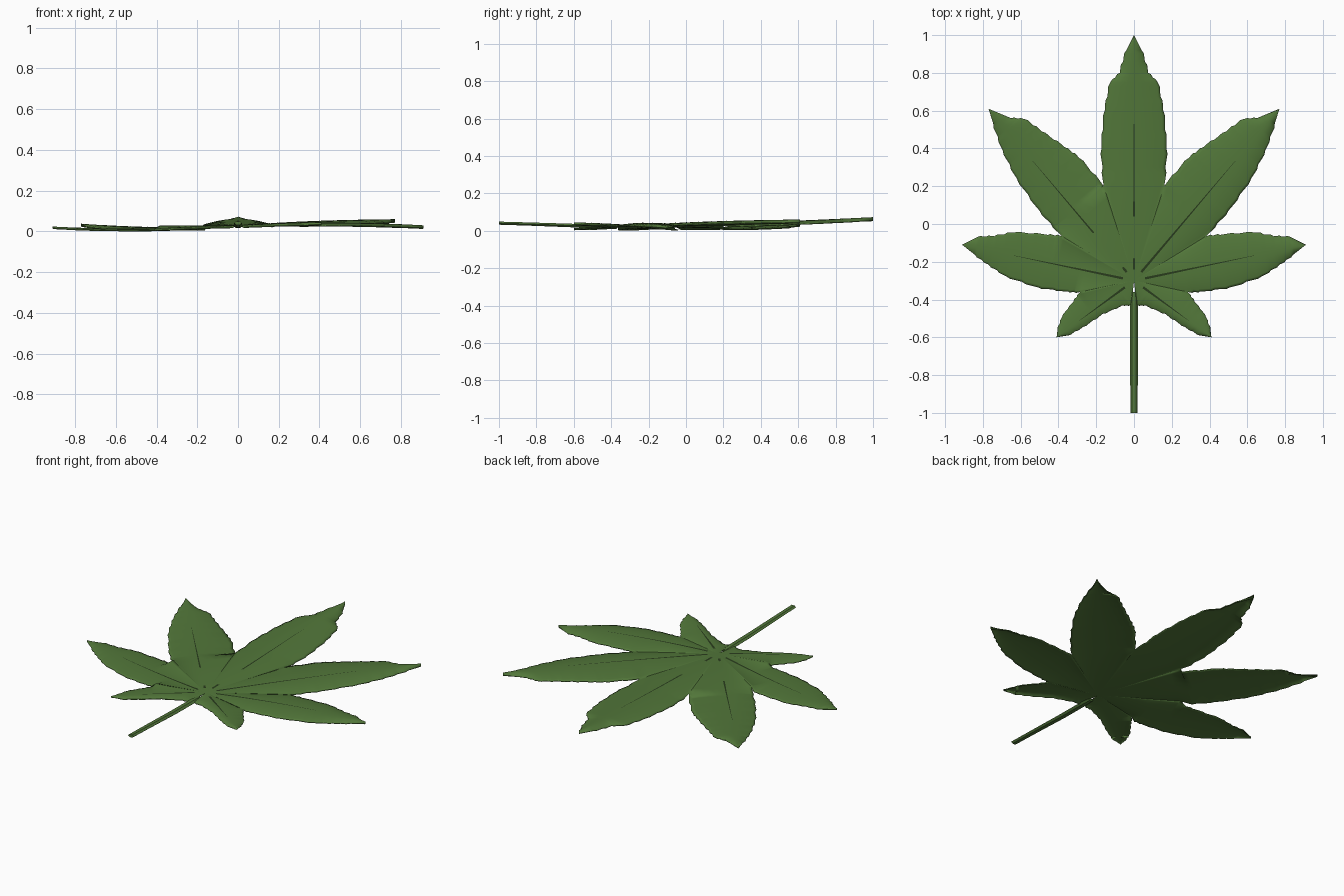
import bpy, bmesh, math
from mathutils import Vector

if "Cube" in bpy.data.objects:
    bpy.data.objects.remove(bpy.data.objects["Cube"])

CENTRE = Vector((0, -0.3))
Z0 = 0.03
COLUMNS = [-1, -.9, -.75, -.5, -.25, 0, .25, .5, .75, .9, 1]


def material(name, rgb):
    m = bpy.data.materials.new(name)
    m.diffuse_color = (*rgb, 1)
    m.use_nodes = True
    m.node_tree.nodes["Principled BSDF"].inputs["Base Color"].default_value = m.diffuse_color
    return m


green = material("leaf green", (0.085, 0.185, 0.042))
dark = material("vein dark green", (0.022, 0.045, 0.012))

# Right-hand leaflets: tip, then left and right edges running from notch to tip
CENTRE_EDGE = [(.16, .2), (.172, .4), (.155, .6), (.125, .75), (.075, .8), (.04, .92)]
LEAFLETS = {
    "centre": ((0, 1), [(-x, y) for x, y in CENTRE_EDGE], CENTRE_EDGE),
    "upper": ((.77, .61),
              [(.16, .2), (.29, .35), (.365, .405), (.49, .49), (.58, .555), (.65, .56)],
              [(.38, -.065), (.5, .07), (.62, .24), (.695, .39), (.745, .53)]),
    "side": ((.91, -.11),
             [(.38, -.065), (.455, -.058), (.635, -.045), (.74, -.065), (.83, -.07)],
             [(.285, -.36), (.35, -.357), (.51, -.335), (.68, -.275), (.77, -.215), (.84, -.165)]),
    "lower": ((.41, -.6),
              [(.285, -.36), (.32, -.41), (.38, -.49), (.405, -.56)],
              [(.015, -.43), (.06, -.43), (.165, -.475), (.27, -.545), (.35, -.59)]),
}
# Tip height, bow along the midrib and edge curl; the two sides sit differently
POSE = {
    ("centre", 1): (.073, .0, .018),
    ("upper", 1): (.06, .01, .016), ("upper", -1): (.038, -.012, .012),
    ("side", 1): (.03, .013, .014), ("side", -1): (.024, -.014, .008),
    ("lower", 1): (.045, .004, .012), ("lower", -1): (.014, .0, .008),
}


def local_edge(points, axis, normal, length):
    """Edge as (distance along midrib, width), with saw teeth added past the notch."""
    pts = []
    for p in points:
        d = Vector(p) - CENTRE
        pts.append((d.dot(axis), abs(d.dot(normal))))
    out = [(0, 0), pts[0]]
    tooth = .013 * length ** .5
    for (t0, w0), (t1, w1) in zip(pts, pts[1:]):
        for k in (0, .5):
            for f, h in ((k + .36, tooth * .8), (k + .5, 0)):
                out.append((t0 + (t1 - t0) * f, w0 + (w1 - w0) * f + h * .6))
    return out + [(length, 0)]


def width_at(edge, t):
    for (t0, w0), (t1, w1) in zip(edge, edge[1:]):
        if t <= t1 + 1e-7:
            return w0 + (w1 - w0) * (t - t0) / max(t1 - t0, 1e-7)
    return 0


def add_leaflet(blade, veins, name, side):
    tip, left, right = LEAFLETS[name]
    tip_z, bow, curl = POSE[name, side]
    axis = Vector(tip) - CENTRE
    length = axis.length
    axis.normalize()
    normal = Vector((-axis.y, axis.x))
    edges = {1: local_edge(left, axis, normal, length),
             -1: local_edge(right, axis, normal, length)}

    def mid_z(t):
        u = t / length
        return Z0 + (tip_z - Z0) * u ** 1.5 + bow * 4 * u * (1 - u)

    def place(t, s, z):
        p = CENTRE + axis * t + normal * s
        return (p.x * side, p.y, z)

    # Blade grid: rows across the midrib, meeting the neighbours along flat seams
    rows = []
    for t in sorted({round(t, 5) for e in edges.values() for t, _ in e}):
        row = []
        for f in COLUMNS:
            e = edges[1 if f > 0 else -1]
            m = mid_z(t)
            rim = Z0 if t <= e[1][0] + 1e-4 else m - curl
            z = m + (rim - m) * abs(f) ** 2.5
            row.append(blade.verts.new(place(t, f * width_at(e, t), z)))
        rows.append(row)
    for a, b in zip(rows, rows[1:]):
        for i in range(len(COLUMNS) - 1):
            q = [a[i], b[i], b[i + 1], a[i + 1]]
            blade.faces.new(q if side > 0 else q[::-1])

    # Tapered midrib line
    strip = []
    for k in range(13):
        t = .06 + (length * .7 - .06) * k / 12
        w = .0055 * (1 - k / 12) + .0008
        strip.append([veins.verts.new(place(t, s * w, mid_z(t) + .0012)) for s in (-1, 1)])
    for a, b in zip(strip, strip[1:]):
        q = [a[0], b[0], b[1], a[1]]
        veins.faces.new(q if side > 0 else q[::-1])


def finish(bm, name, mat):
    bmesh.ops.remove_doubles(bm, verts=bm.verts, dist=1e-5)
    me = bpy.data.meshes.new(name)
    bm.to_mesh(me)
    bm.free()
    me.materials.append(mat)
    ob = bpy.data.objects.new(name, me)
    bpy.context.collection.objects.link(ob)
    for p in me.polygons:
        p.use_smooth = True
    return ob


# Seven-lobed blade with its veins
blade, veins = bmesh.new(), bmesh.new()
for leaflet, s in POSE:
    add_leaflet(blade, veins, leaflet, s)
leaf = finish(blade, "leaf_blade", green)
solid = leaf.modifiers.new("thickness", 'SOLIDIFY')
solid.thickness = .005
solid.offset = -1
finish(veins, "leaf_veins", dark)

# Stem: slightly flattened six-sided rod rising towards its free end
stem = bmesh.new()
rings = []
for y, z, r in ((-1, .041, .019), (-.83, .036, .02), (-.6, .028, .022), (-.42, .026, .022), (-.36, .024, .016)):
    rings.append([stem.verts.new((r * math.cos(k * math.pi / 3), y,
                                  z + .5 * r * math.sin(k * math.pi / 3))) for k in range(6)])
for a, b in zip(rings, rings[1:]):
    for k in range(6):
        stem.faces.new((a[k], a[(k + 1) % 6], b[(k + 1) % 6], b[k]))
stem.faces.new(rings[0])
stem.faces.new(rings[-1])
bmesh.ops.recalc_face_normals(stem, faces=stem.faces)
stalk = finish(stem, "stem", green)
for p in stalk.data.polygons:
    p.use_smooth = False
